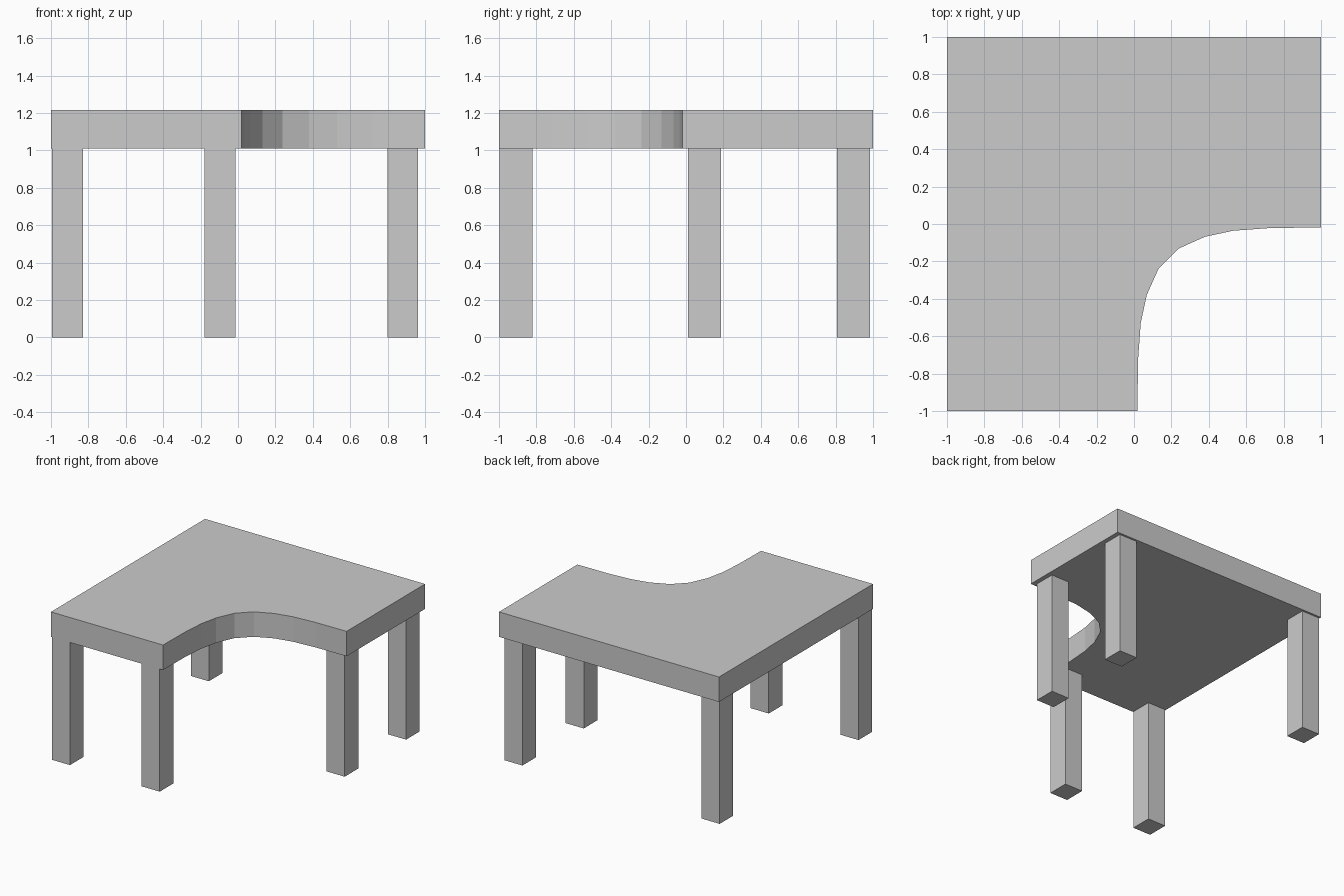
import bpy, bmesh

if "Cube" in bpy.data.objects:
    bpy.data.objects.remove(bpy.data.objects["Cube"])


def prism(name, outline, z0, z1):
    bm = bmesh.new()
    base = bm.faces.new([bm.verts.new((x, y, z0)) for x, y in outline])
    ext = bmesh.ops.extrude_face_region(bm, geom=[base], use_keep_orig=True)
    top = [v for v in ext["geom"] if isinstance(v, bmesh.types.BMVert)]
    bmesh.ops.translate(bm, verts=top, vec=(0, 0, z1 - z0))
    bmesh.ops.recalc_face_normals(bm, faces=bm.faces)
    mesh = bpy.data.meshes.new(name)
    bm.to_mesh(mesh)
    bm.free()
    obj = bpy.data.objects.new(name, mesh)
    bpy.context.collection.objects.link(obj)
    return obj


UNDERSIDE, TOP = 1.01, 1.215

# Corner desk top: the curved cut-out is symmetric about its diagonal
half = [(0.018, -1.0), (0.022, -0.72), (0.036, -0.53), (0.068, -0.38), (0.132, -0.237)]
curve = half + [(-y, -x) for x, y in reversed(half)]
prism("desk_top", [(-1, -1)] + curve + [(1, 1), (-1, 1)], UNDERSIDE, TOP)

# Five square legs, placed by their centres
legs = {
    "front_left_leg": (-0.912, -0.908),
    "front_middle_leg": (-0.096, -0.908),
    "right_middle_leg": (0.881, 0.098),
    "back_right_leg": (0.881, 0.895),
    "back_left_leg": (-0.912, 0.895),
}
HX, HY = 0.082, 0.088
for name, (x, y) in legs.items():
    prism(name, [(x - HX, y - HY), (x + HX, y - HY), (x + HX, y + HY), (x - HX, y + HY)],
          0.0, UNDERSIDE)
